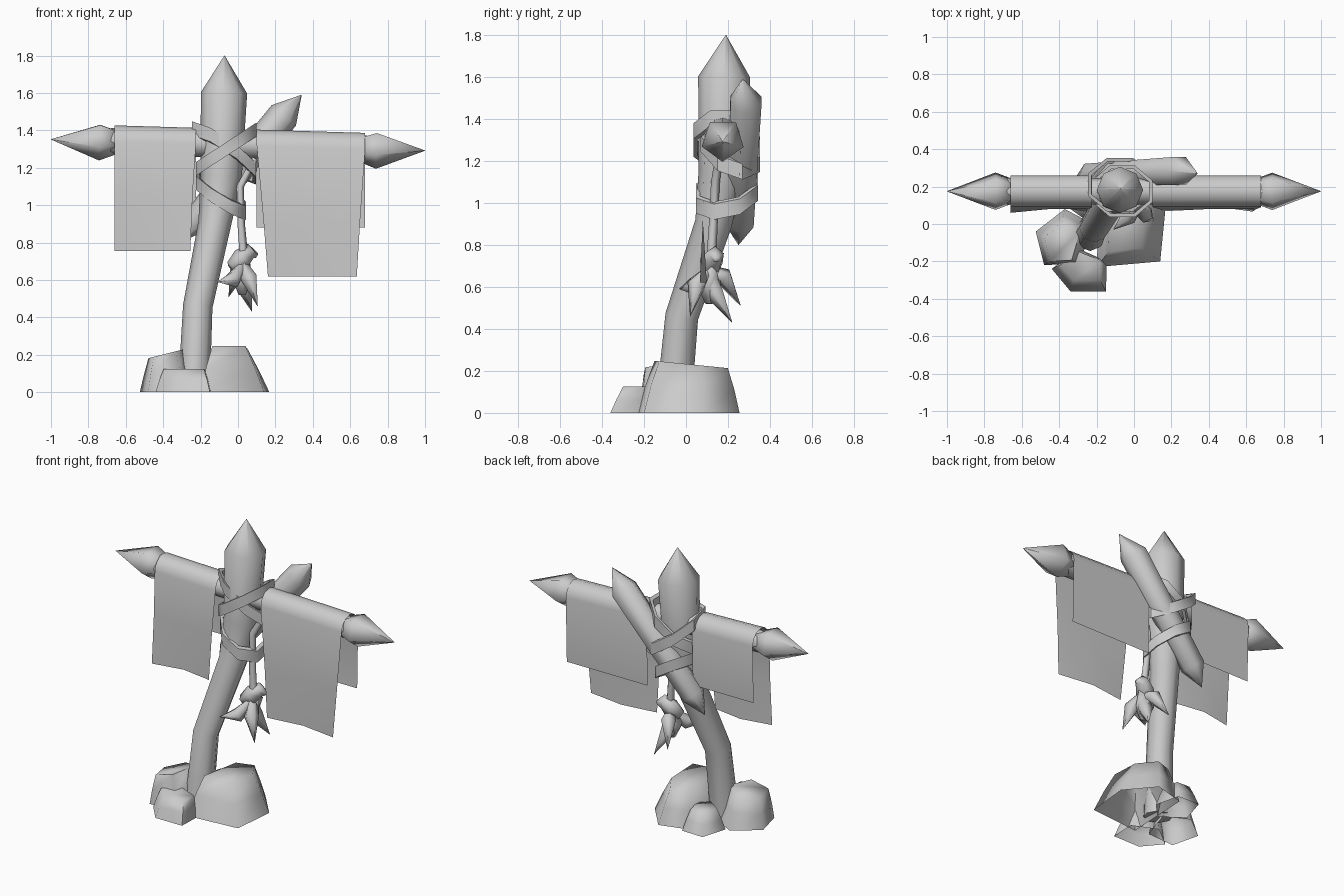
import bpy, bmesh, math
from mathutils import Vector

cube = bpy.data.objects.get("Cube")
if cube:
    bpy.data.objects.remove(cube, do_unlink=True)

grey = bpy.data.materials.new("plain_grey")
grey.use_nodes = True
grey.diffuse_color = (0.6, 0.6, 0.6, 1)
grey.node_tree.nodes["Principled BSDF"].inputs["Base Color"].default_value = (0.6, 0.6, 0.6, 1)


def finish(name, bm, angle):
    """Turn a bmesh into a shaded object."""
    bmesh.ops.remove_doubles(bm, verts=bm.verts, dist=0.0005)
    bmesh.ops.recalc_face_normals(bm, faces=bm.faces)
    mesh = bpy.data.meshes.new(name)
    bm.to_mesh(mesh)
    bm.free()
    mesh.materials.append(grey)
    ob = bpy.data.objects.new(name, mesh)
    bpy.context.collection.objects.link(ob)
    bpy.ops.object.select_all(action='DESELECT')
    ob.select_set(True)
    bpy.context.view_layer.objects.active = ob
    bpy.ops.object.shade_smooth_by_angle(angle=math.radians(angle))


def loft(bm, rings):
    """Join rings of points with quads and return the vertex loops."""
    loops = [[bm.verts.new(p) for p in ring] for ring in rings]
    for a, b in zip(loops, loops[1:]):
        for i in range(len(a)):
            j = (i + 1) % len(a)
            bm.faces.new((a[i], a[j], b[j], b[i]))
    return loops


def tube(name, path, sides, turn=0.0, ref=(0, 1, 0)):
    """Sweep a polygon along (x, y, z, radius) stations."""
    pts = [Vector(p[:3]) for p in path]
    rings = []
    for i, p in enumerate(pts):
        d = (pts[min(i + 1, len(pts) - 1)] - pts[max(i - 1, 0)]).normalized()
        u = d.cross(Vector(ref)).normalized()
        v = d.cross(u)
        r = max(path[i][3], 0.0008)
        rings.append([p + r * (u * math.cos(t) + v * math.sin(t))
                      for t in (turn + math.tau * k / sides for k in range(sides))])
    bm = bmesh.new()
    loops = loft(bm, rings)
    bm.faces.new(loops[0])
    bm.faces.new(loops[-1])
    finish(name, bm, 80)


# Leaning, sharpened post
tube("post", [(-0.235, -0.06, 0.03, 0.085), (-0.215, -0.02, 0.46, 0.079),
              (-0.125, 0.13, 0.9, 0.088), (-0.09, 0.17, 1.15, 0.11),
              (-0.075, 0.182, 1.6, 0.124), (-0.072, 0.19, 1.8, 0)], 8)

# Crossbar with a point at each end
def bar_z(x):
    return 1.322 - 0.03 * x

tube("crossbar", [(x, 0.175, bar_z(x), 0.07) for x in (-0.68, 0.69)], 8, ref=(0, 0, 1))
for side, sign in (("right", -1), ("left", 1)):
    tube(side + "_bar_point", [(sign * x, 0.175, bar_z(sign * x), r) for x, r in
                              ((0.65, 0.07), (0.74, 0.105), (1.0, 0))],
         5, turn=0.3, ref=(0, 0, 1))

# Diagonal brace behind the post, sharpened at both ends
tube("brace", [(-0.31, 0.25, 0.8, 0), (-0.235, 0.257, 0.91, 0.075),
               (0.245, 0.285, 1.48, 0.085), (0.34, 0.27, 1.59, 0)], 6)


# Cloths draped over the crossbar
def cloth(name, x0, x1, front_z, back_z, inset0, inset1):
    arc = [(0.175 - 0.085 * math.cos(t), 0.085 * math.sin(t))
           for t in (math.pi * k / 6 for k in range(7))]
    bm = bmesh.new()
    rows = []

    def row(a, b, point):
        rows.append([bm.verts.new((x, *point(x))) for x in (a, (a + b) / 2, b)])

    middle, half = (x0 + x1) / 2, (x1 - x0) / 2
    row(x0 + inset0, x1 - inset1,
        lambda x: (0.1 - 0.04 * abs(x - middle) / half, front_z))
    row(x0 + inset0 * 0.6, x1 - inset1 * 0.6, lambda x: (0.08, front_z + 0.3))
    for y, h in arc:
        row(x0, x1, lambda x: (y, bar_z(x) + h))
    row(x0, x1, lambda x: (0.25, back_z))
    for a, b in zip(rows, rows[1:]):
        for i in range(2):
            bm.faces.new((a[i], a[i + 1], b[i + 1], b[i]))
    finish(name, bm, 60)

cloth("right_cloth", -0.66, -0.225, 0.755, 0.97, 0, 0.03)
cloth("left_cloth", 0.1, 0.68, 0.62, 0.88, 0.06, 0.045)


# Tilted lashings around post and brace
def lashing(name, centre, rx, ry, slope_x, slope_y, sides=8):
    bm = bmesh.new()
    rings = []
    for grow, dz in ((0, -0.037), (0, 0.037), (-0.02, 0.037), (-0.02, -0.037), (0, -0.037)):
        ring = []
        for k in range(sides):
            t = math.tau * (k + 0.5) / sides
            dx, dy = (rx + grow) * math.cos(t), (ry + grow) * math.sin(t)
            ring.append(Vector(centre) + Vector((dx, dy, dz + slope_x * dx + slope_y * dy)))
        rings.append(ring)
    loft(bm, rings)
    finish(name, bm, 50)

lashing("upper_lashing", (-0.062, 0.175, 1.3), 0.175, 0.15, 0.65, 0)
lashing("crossed_lashing", (-0.075, 0.21, 1.28), 0.185, 0.155, -0.65, -0.35)
lashing("lower_lashing", (-0.09, 0.195, 1.05), 0.145, 0.16, -0.6, 0.2)

# Hanging cord with a knot and a bundle of claws
tube("cord", [(0.09, 0.16, 1.25, 0.018), (0.01, 0.14, 1.1, 0.022),
              (0.015, 0.13, 0.9, 0.022), (0.03, 0.12, 0.72, 0.025)], 5)
tube("upper_knot", [(-0.04, 0.1, 0.67, 0.03), (0.02, 0.12, 0.71, 0.06),
                    (0.065, 0.14, 0.75, 0.045), (0.1, 0.15, 0.73, 0.015)], 5)
tube("lower_knot", [(0.025, 0.12, 0.7, 0.04), (0.015, 0.11, 0.61, 0.06),
                    (0.02, 0.11, 0.52, 0.02)], 5)
claws = [((0.03, 0.14, 0.57), (0.075, 0.22, 0.43)),
         ((0.06, 0.05, 0.61), (0.105, 0.02, 0.46)),
         ((-0.03, 0.04, 0.6), (-0.11, -0.03, 0.59)),
         ((0.0, 0.18, 0.65), (-0.05, 0.26, 0.51))]
root = Vector((0.03, 0.11, 0.68))
for i, (mid, tip) in enumerate(claws):
    tube(f"claw_{i + 1}", [(*root, 0.025), (*mid, 0.046), (*tip, 0)], 5, ref=(0.3, 0.9, 0.2))


# Open-bottomed rocks around the foot of the post
def rock(name, base, height, shrink, shift=(0, 0), tilt_x=0.0, tilt_y=0.0):
    c = sum((Vector(p) for p in base), Vector((0, 0))) / len(base)
    rings = []
    for h, bulge in ((0, 0), (0.52, 0.02), (1, 0)):
        ring = []
        for p in base:
            dx = (p[0] - c.x) * (1 + (shrink[0] - 1) * h + bulge)
            dy = (p[1] - c.y) * (1 + (shrink[1] - 1) * h + bulge)
            ring.append((c.x + dx + shift[0] * h, c.y + dy + shift[1] * h,
                         h * (height + tilt_x * dx + tilt_y * dy)))
        rings.append(ring)
    bm = bmesh.new()
    bm.faces.new(loft(bm, rings)[-1])
    finish(name, bm, 80)

rock("large_rock", [(-0.2, -0.23), (0.14, -0.2), (0.168, 0.08), (0.02, 0.255), (-0.18, 0.2)],
     0.23, (0.52, 0.72), (-0.028, 0.01), 0, -0.1)
rock("side_rock", [(-0.525, -0.04), (-0.48, -0.22), (-0.29, -0.21), (-0.22, 0.0), (-0.37, 0.08)],
     0.205, (0.62, 0.72), (-0.01, -0.02), 0.25)
rock("front_rock", [(-0.44, -0.24), (-0.34, -0.36), (-0.15, -0.36), (-0.145, -0.2), (-0.3, -0.13)],
     0.125, (0.74, 0.66), (0, 0.025))
rock("back_rock", [(-0.34, 0.08), (-0.2, -0.02), (-0.1, 0.08), (-0.14, 0.24), (-0.29, 0.245)],
     0.13, (0.6, 0.6))
